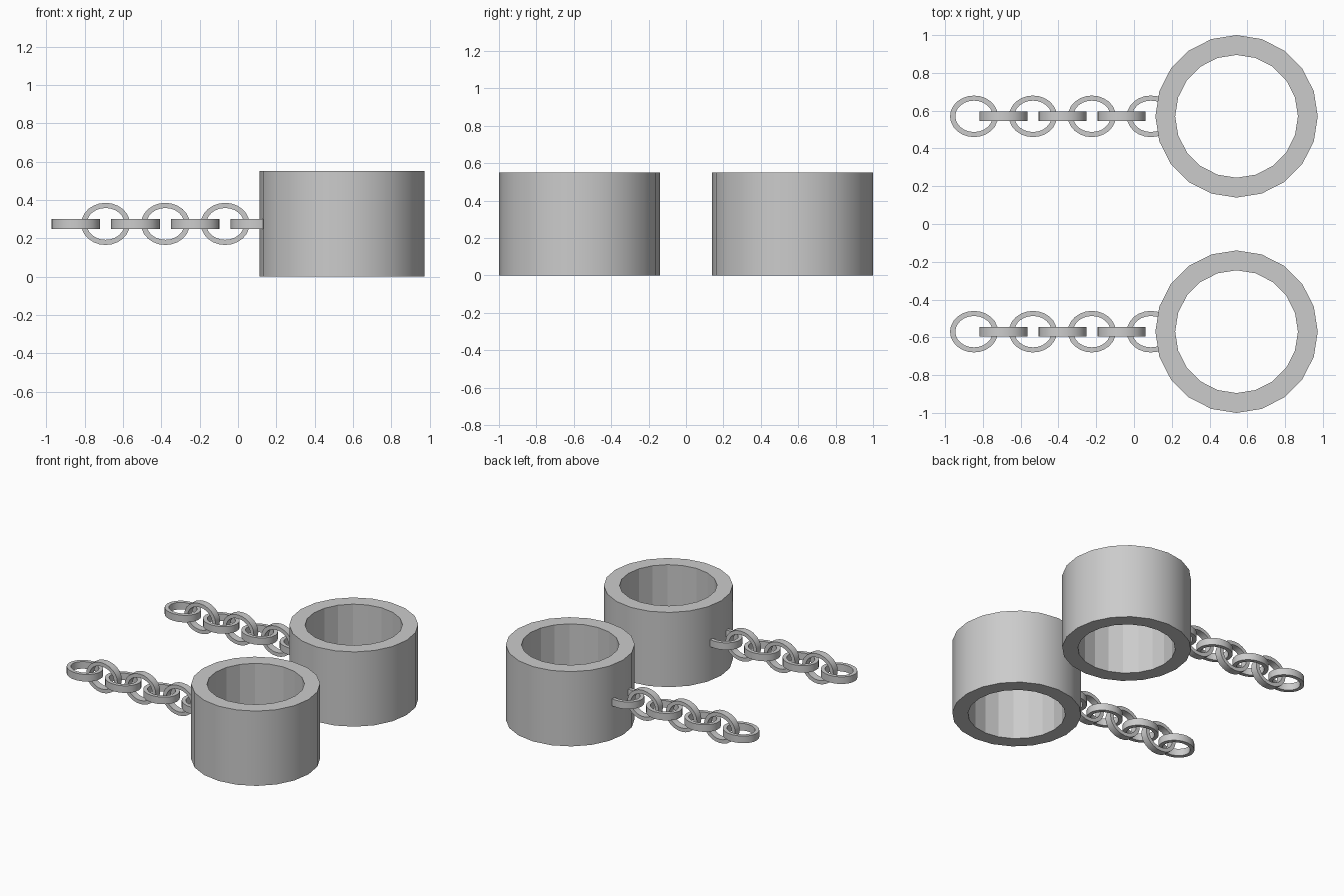
import bpy, bmesh
from math import sin, cos, pi, radians
from mathutils import Matrix

if "Cube" in bpy.data.objects:
    bpy.data.objects.remove(bpy.data.objects["Cube"])


def ring(name, sides, outer, inner, z0, z1, matrix, smooth_inside):
    """Flat-ended band with elliptical outer and inner walls."""
    bm = bmesh.new()
    loops = []
    for (rx, ry), z in ((outer, z0), (outer, z1), (inner, z1), (inner, z0)):
        loops.append([bm.verts.new((rx * cos(2 * pi * i / sides),
                                    ry * sin(2 * pi * i / sides), z))
                      for i in range(sides)])
    for k in range(4):
        a, b = loops[k], loops[(k + 1) % 4]
        for i in range(sides):
            j = (i + 1) % sides
            f = bm.faces.new((a[i], a[j], b[j], b[i]))
            f.smooth = k == 0 or (k == 2 and smooth_inside)
    bmesh.ops.recalc_face_normals(bm, faces=bm.faces)
    mesh = bpy.data.meshes.new(name)
    bm.to_mesh(mesh)
    bm.free()
    obj = bpy.data.objects.new(name, mesh)
    obj.matrix_world = matrix
    bpy.context.collection.objects.link(obj)
    return obj


for side, y in (("front", -0.57), ("back", 0.57)):
    # Wrist cuff
    ring(f"{side}_cuff", 20, (0.43, 0.43), (0.325, 0.325), 0, 0.55,
         Matrix.Translation((0.543, y, 0)), False)
    # Chain: links alternate between lying flat and standing upright
    for i in range(7):
        m = Matrix.Translation((-0.847 + 0.156 * i, y, 0.275))
        if i % 2:
            m = m @ Matrix.Rotation(radians(90), 4, 'X')
        ring(f"{side}_chain_link_{i + 1}", 24, (0.127, 0.11), (0.099, 0.083),
             -0.026, 0.026, m, True)
